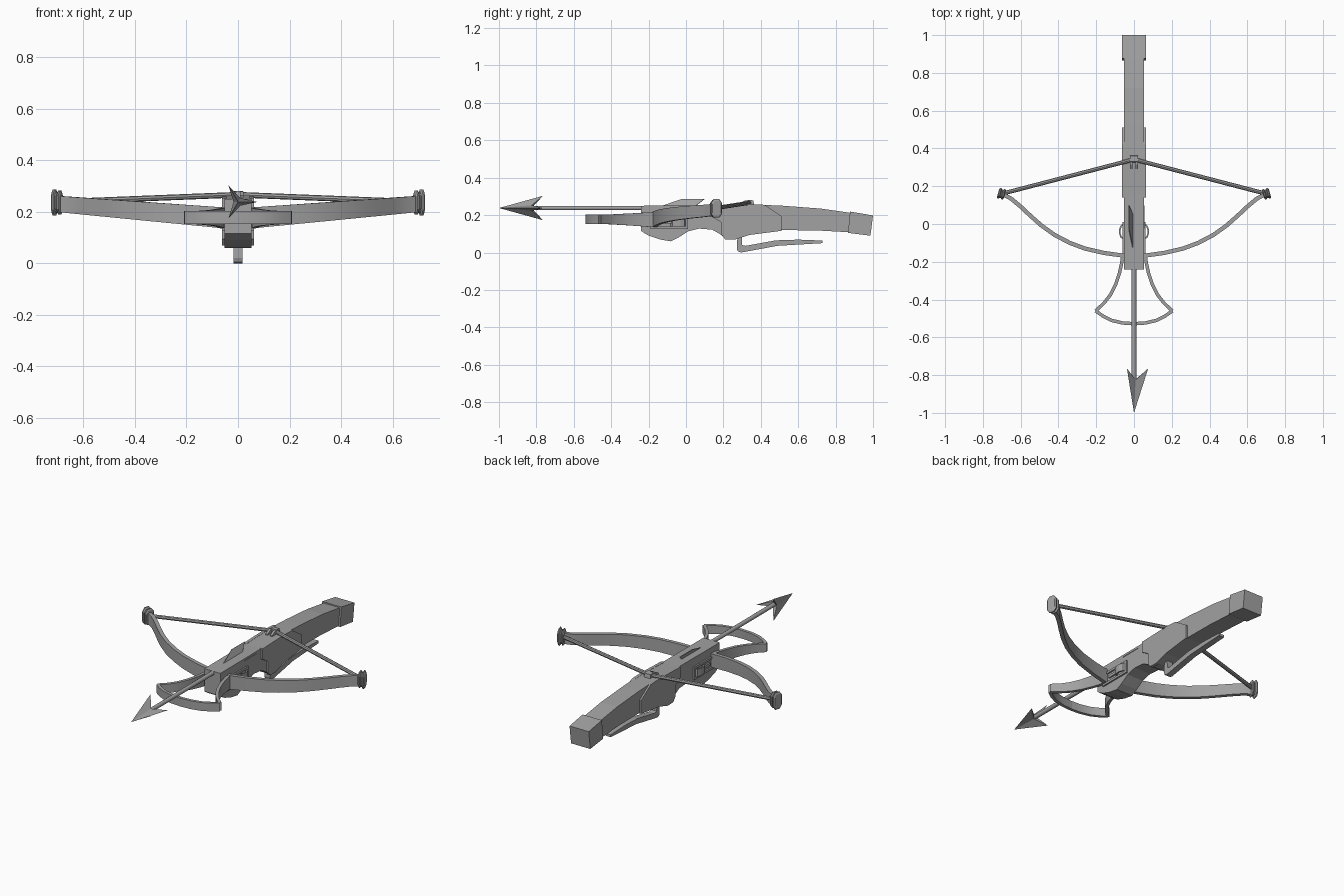
import bpy, bmesh, math
from mathutils import Vector

cube = bpy.data.objects.get("Cube")
if cube:
    bpy.data.objects.remove(cube, do_unlink=True)

GREY = (0.36, 0.36, 0.36, 1)
mat = bpy.data.materials.new("plain grey")
mat.use_nodes = True
mat.diffuse_color = GREY
mat.node_tree.nodes["Principled BSDF"].inputs["Base Color"].default_value = GREY


def finish(name, bm, mirror=False):
    bmesh.ops.recalc_face_normals(bm, faces=bm.faces)
    me = bpy.data.meshes.new(name)
    bm.to_mesh(me)
    bm.free()
    me.materials.append(mat)
    ob = bpy.data.objects.new(name, me)
    bpy.context.collection.objects.link(ob)
    if mirror:
        ob.modifiers.new("Mirror", 'MIRROR')
    return ob


def smooth(ob):
    bpy.ops.object.select_all(action='DESELECT')
    ob.select_set(True)
    bpy.context.view_layer.objects.active = ob
    bpy.ops.object.shade_smooth_by_angle(angle=math.radians(40))


def loft(bm, rings):
    """Skin a list of equal closed rings and cap both ends."""
    rows = [[bm.verts.new(p) for p in r] for r in rings]
    n = len(rows[0])
    for a, b in zip(rows, rows[1:]):
        for i in range(n):
            j = (i + 1) % n
            bm.faces.new((a[i], a[j], b[j], b[i]))
    bm.faces.new(rows[0])
    bm.faces.new(rows[-1])


def prism(name, profile, x0, x1, mirror=False):
    """Extrude a side (y, z) profile from x0 to x1."""
    bm = bmesh.new()
    loft(bm, [[(x, y, z) for y, z in profile] for x in (x0, x1)])
    return finish(name, bm, mirror)


def ribbon(name, path, thick, mirror=True):
    """Sweep an upright strip along (x, y, z_low, z_high) points."""
    bm = bmesh.new()
    rings = []
    for i, (x, y, lo, hi) in enumerate(path):
        a, b = path[max(i - 1, 0)], path[min(i + 1, len(path) - 1)]
        t = Vector((b[0] - a[0], b[1] - a[1])).normalized()
        nx, ny = -t.y * thick / 2, t.x * thick / 2
        rings.append([(x + nx, y + ny, lo), (x - nx, y - ny, lo),
                      (x - nx, y - ny, hi), (x + nx, y + ny, hi)])
    loft(bm, rings)
    return finish(name, bm, mirror)


def rod(name, p, q, r, sides=10, mirror=False):
    p, q = Vector(p), Vector(q)
    rot = (q - p).to_track_quat('Z', 'Y')
    ring = [Vector((r * math.cos(k * math.tau / sides), r * math.sin(k * math.tau / sides), 0))
            for k in range(sides)]
    bm = bmesh.new()
    loft(bm, [[c + rot @ v for v in ring] for c in (p, q)])
    ob = finish(name, bm, mirror)
    smooth(ob)
    return ob


# Stock with curved grip, cheek panels and butt
prism("stock", [(-0.24, 0.25), (-0.24, 0.115), (-0.2, 0.09), (-0.14, 0.07), (-0.08, 0.06),
                (-0.04, 0.08), (0.01, 0.113), (0.07, 0.128), (0.14, 0.122), (0.18, 0.1),
                (0.21, 0.076), (0.26, 0.074), (0.34, 0.098), (0.51, 0.12), (0.7, 0.118),
                (0.88, 0.108), (0.88, 0.212), (0.72, 0.235), (0.52, 0.25), (0.34, 0.258),
                (0.15, 0.252)], -0.053, 0.053)
prism("cheek_panel", [(0.14, 0.253), (0.14, 0.19), (0.19, 0.16), (0.19, 0.095), (0.21, 0.07),
                      (0.26, 0.069), (0.34, 0.094), (0.51, 0.116), (0.51, 0.195),
                      (0.42, 0.255), (0.34, 0.259)], 0.045, 0.063, True)
prism("butt", [(0.866, 0.105), (0.986, 0.09), (1.0, 0.198), (0.877, 0.219)], -0.063, 0.063)

# Trigger lever
prism("trigger_lever", [(0.275, 0.09), (0.272, 0.02), (0.277, 0.006), (0.295, 0.0), (0.49, 0.036),
                        (0.73, 0.05), (0.73, 0.064), (0.6, 0.069), (0.48, 0.065), (0.32, 0.036),
                        (0.3, 0.04), (0.298, 0.09)], -0.018, 0.018)

# Side brackets: raised frame with a boss
for nm, y0, y1, z0, z1 in [("lower", -0.19, 0.01, 0.125, 0.138), ("upper", -0.19, 0.01, 0.187, 0.2),
                           ("front", -0.19, -0.175, 0.125, 0.2), ("rear", -0.005, 0.01, 0.125, 0.2),
                           ("middle", -0.14, -0.06, 0.155, 0.17)]:
    prism("bracket_" + nm, [(y0, z0), (y1, z0), (y1, z1), (y0, z1)], 0.045, 0.062, True)
ribbon("bracket_boss", [(0.05, -0.08, 0.14, 0.185), (0.068, -0.07, 0.14, 0.185),
                        (0.075, -0.05, 0.14, 0.185), (0.075, -0.03, 0.14, 0.185),
                        (0.068, -0.01, 0.14, 0.185), (0.05, 0.0, 0.14, 0.185)], 0.008)

# Bow limbs, tapering and rising toward the tips
curve = [(0, -0.172), (0.06, -0.167), (0.16, -0.153), (0.26, -0.13), (0.34, -0.1), (0.42, -0.058),
         (0.49, -0.008), (0.55, 0.045), (0.6, 0.092), (0.65, 0.134), (0.705, 0.162)]
limb = []
for x, y in curve:
    t = x / 0.705
    limb.append((x, y, 0.13 + 0.07 * t, 0.213 + 0.049 * t))
smooth(ribbon("bow_limbs", limb, 0.022))

# Foot stirrup: side arms and the front arc
smooth(ribbon("stirrup_arms", [(0.058, -0.16, 0.135, 0.216), (0.066, -0.21, 0.138, 0.214),
                               (0.077, -0.26, 0.142, 0.211), (0.097, -0.32, 0.146, 0.208),
                               (0.125, -0.375, 0.149, 0.205), (0.16, -0.42, 0.152, 0.203),
                               (0.203, -0.46, 0.153, 0.202)], 0.018))
smooth(ribbon("stirrup_arc", [(0.203, -0.46, 0.153, 0.202), (0.165, -0.487, 0.153, 0.202),
                              (0.12, -0.51, 0.153, 0.202), (0.06, -0.524, 0.153, 0.202),
                              (0, -0.528, 0.153, 0.202)], 0.018))


# Tip caps: two octagonal flanges around a core
def cap(name, s0, s1, ry, rz):
    c, ax = Vector((0.702, 0.16, 0.236)), Vector((0.96, 0.28, 0))
    side = Vector((-0.28, 0.96, 0))
    e = min(s1 - s0, 0.02) * 0.3
    rings = []
    for s, k in ((s0, 0.8), (s0 + e, 1), (s1 - e, 1), (s1, 0.8)):
        rings.append([c + ax * s + side * (ry * k * u) + Vector((0, 0, rz * k * v)) for u, v in
                      ((1, .6), (.5, 1), (-.5, 1), (-1, .6), (-1, -.6), (-.5, -1), (.5, -1), (1, -.6))])
    bm = bmesh.new()
    loft(bm, rings)
    finish(name, bm, True)


cap("tip_inner_flange", -0.018, -0.004, 0.029, 0.046)
cap("tip_core", -0.006, 0.006, 0.023, 0.04)
cap("tip_outer_flange", 0.003, 0.018, 0.029, 0.05)

# Bowstring and catch
rod("bowstring", (0.7, 0.16, 0.238), (0, 0.342, 0.266), 0.011, 8, True)
prism("string_catch", [(0.29, 0.24), (0.29, 0.264), (0.315, 0.278), (0.335, 0.278), (0.335, 0.24)],
      0.008, 0.022, True)
prism("catch_bridge", [(0.325, 0.25), (0.365, 0.25), (0.36, 0.279), (0.33, 0.281)], -0.02, 0.02)

# Bolt: shaft, three-bladed head and three fins
AZ = 0.238
rod("bolt_shaft", (0, -0.86, AZ), (0, 0.3, AZ), 0.0125)


def polar(r, deg, y):
    a = math.radians(deg)
    return Vector((r * math.cos(a), y, AZ + r * math.sin(a)))


bm = bmesh.new()
tip, back = bm.verts.new((0, -1, AZ)), bm.verts.new((0, -0.83, AZ))
star = [bm.verts.new(polar(0.075, k * 60, -0.765) if k % 2 == 0 else polar(0.017, k * 60, -0.825))
        for k in range(6)]
for k in range(6):
    a, b = star[k], star[(k + 1) % 6]
    bm.faces.new((tip, a, b))
    bm.faces.new((back, b, a))
finish("bolt_head", bm)

bm = bmesh.new()
for deg in (0, 120, 240):
    off = polar(0.002, deg + 90, 0) - Vector((0, 0, AZ))
    fin = [polar(r, deg, y) for r, y in ((0, -0.14), (0.012, -0.13), (0.056, -0.02), (0.056, 0.1),
                                         (0.012, 0.05), (0, 0.05))]
    loft(bm, [[p + off for p in fin], [p - off for p in fin]])
finish("bolt_fins", bm)
